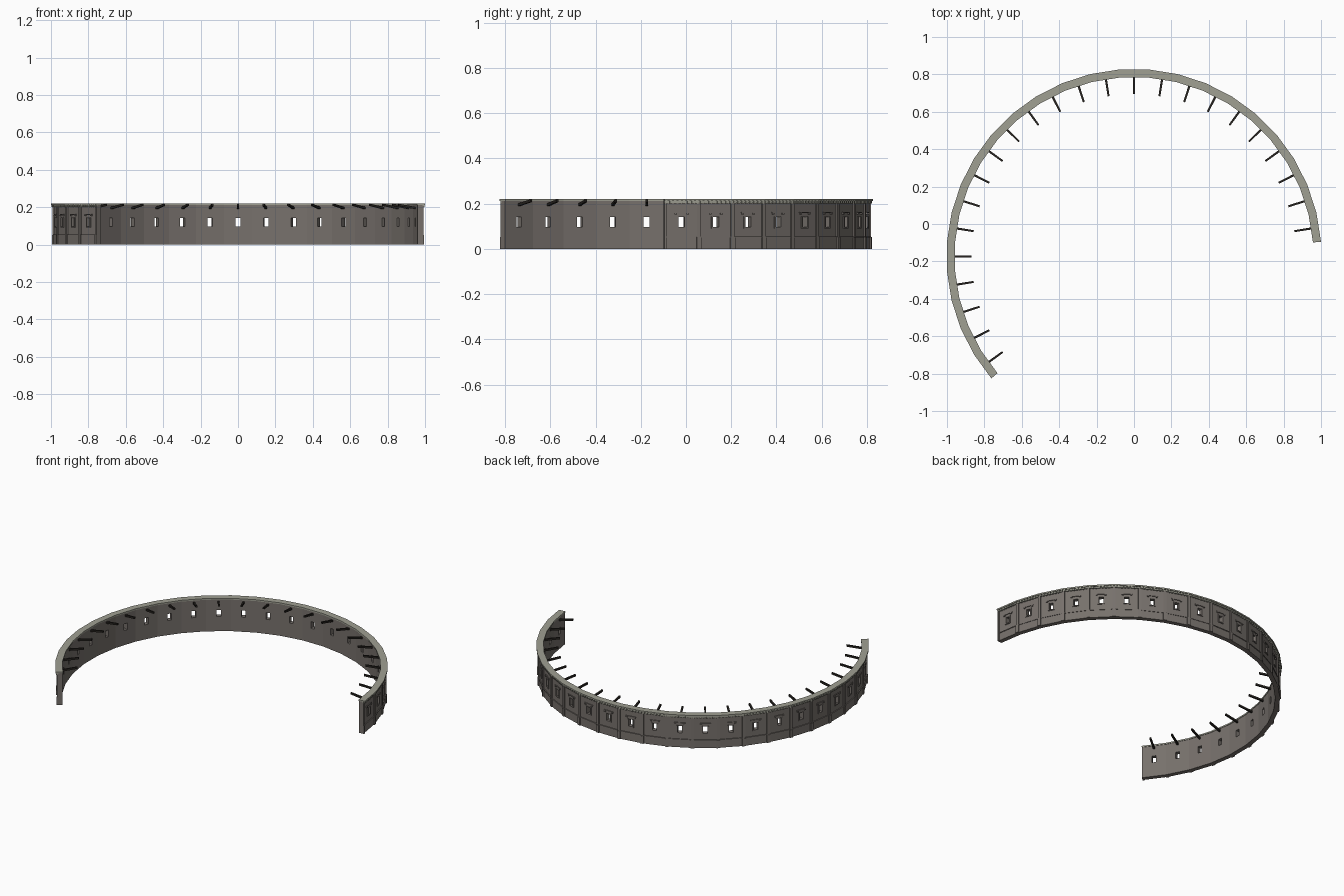
import bpy, bmesh, math
from mathutils import Vector

if "Cube" in bpy.data.objects:
    bpy.data.objects.remove(bpy.data.objects["Cube"])

BAYS = 24
STEP = math.radians(9)
START = math.radians(4.5)
HALF = math.tan(STEP / 2)
CENTRE_Y = -0.174
HEIGHT = 0.22
INNER, OUTER = 0.96, 0.986
WIN = 0.0135             # half width of a window, as a tangent
SILL, HEAD = 0.097, 0.141


def material(name, colour):
    m = bpy.data.materials.new(name)
    m.use_nodes = True
    m.diffuse_color = (*colour, 1)
    m.node_tree.nodes["Principled BSDF"].inputs["Base Color"].default_value = (*colour, 1)
    return m


stone = material("dark stone", (0.185, 0.165, 0.15))
coping = material("pale coping", (0.35, 0.35, 0.29))
timber = material("dark timber", (0.02, 0.017, 0.014))


def block(bm, angle, t, r, z, lift=0):
    """Wedge block facing outwards: t = tangent range, r = radial range, lift raises its inner end."""
    out = Vector((math.cos(angle), math.sin(angle), 0))
    side = Vector((-out.y, out.x, 0))
    v = []
    for i, rad in enumerate(r):
        for tan in t:
            for h in z:
                p = out * rad + side * tan * rad
                v.append(bm.verts.new((p.x, p.y + CENTRE_Y, h + (lift if i == 0 else 0))))
    for f in ((0, 1, 3, 2), (4, 6, 7, 5), (0, 4, 5, 1),
              (2, 3, 7, 6), (0, 2, 6, 4), (1, 5, 7, 3)):
        bm.faces.new([v[i] for i in f])


def part(name, mat, build, angles):
    bm = bmesh.new()
    for i, a in enumerate(angles):
        build(bm, a, i)
    bmesh.ops.recalc_face_normals(bm, faces=bm.faces)
    mesh = bpy.data.meshes.new(name)
    bm.to_mesh(mesh)
    bm.free()
    mesh.materials.append(mat)
    obj = bpy.data.objects.new(name, mesh)
    bpy.context.collection.objects.link(obj)


bays = [START + STEP * (i + 0.5) for i in range(BAYS)]
joints = [START + STEP * i for i in range(BAYS + 1)]


# Wall panel around each window opening
def wall(bm, a, i):
    r = (INNER, OUTER)
    block(bm, a, (-HALF, HALF), r, (0, SILL))
    block(bm, a, (-HALF, HALF), r, (HEAD, 0.212))
    for s in (-1, 1):
        block(bm, a, sorted((s * WIN, s * HALF)), r, (SILL, HEAD))


# Plinth with a thin ledge on top
def plinth(bm, a, i):
    block(bm, a, (-HALF, HALF), (OUTER - 0.002, 0.989), (0, 0.05))
    block(bm, a, (-HALF, HALF), (OUTER - 0.002, 0.992), (0.05, 0.055))


# Pilaster at each joint, with a wider foot
def pilaster(bm, a, i):
    left = 0 if i == 0 else -1
    right = 0 if i == BAYS else 1
    block(bm, a, (left * 0.009, right * 0.009), (0.98, 0.995), (0, 0.205))
    block(bm, a, (left * 0.011, right * 0.011), (0.98, 0.998), (0, 0.052))


# Raised window surround, with a lintel on two brackets
def surround(bm, a, i):
    r = (OUTER - 0.002, 0.991)
    for s in (-1, 1):
        block(bm, a, sorted((s * WIN, s * 0.021)), r, (SILL - 0.003, HEAD + 0.003))
        block(bm, a, sorted((s * 0.022, s * 0.032)), (OUTER - 0.002, 0.993), (0.152, 0.159))
    block(bm, a, (-0.034, 0.034), r, (0.159, 0.164))
    block(bm, a, (-0.021, 0.021), r, (SILL - 0.006, SILL))


# Flat coping along the wall head
def cap(bm, a, i):
    block(bm, a, (-HALF, HALF), (0.957, 1.0), (0.211, HEIGHT))
    block(bm, a, (-HALF, HALF), (OUTER - 0.002, 0.992), (0.203, 0.211))


# Row of small blocks under the coping
def dentils(bm, a, i):
    count = 8
    for k in range(count):
        t = HALF * (2 * (k + 0.5) / count - 1)
        block(bm, a, (t - 0.005, t + 0.005), (OUTER, 0.997), (0.2, 0.211))


# Sloping beam projecting inwards above each window
def beam(bm, a, i):
    block(bm, a, (-0.006, 0.006), (0.868, 0.965), (0.188, 0.2), lift=0.019)


part("wall", stone, wall, bays)
part("plinth", stone, plinth, bays)
part("pilasters", stone, pilaster, joints)
part("window_surrounds", stone, surround, bays)
part("coping", coping, cap, bays)
part("dentils", coping, dentils, bays)
part("inner_beams", timber, beam, bays)
